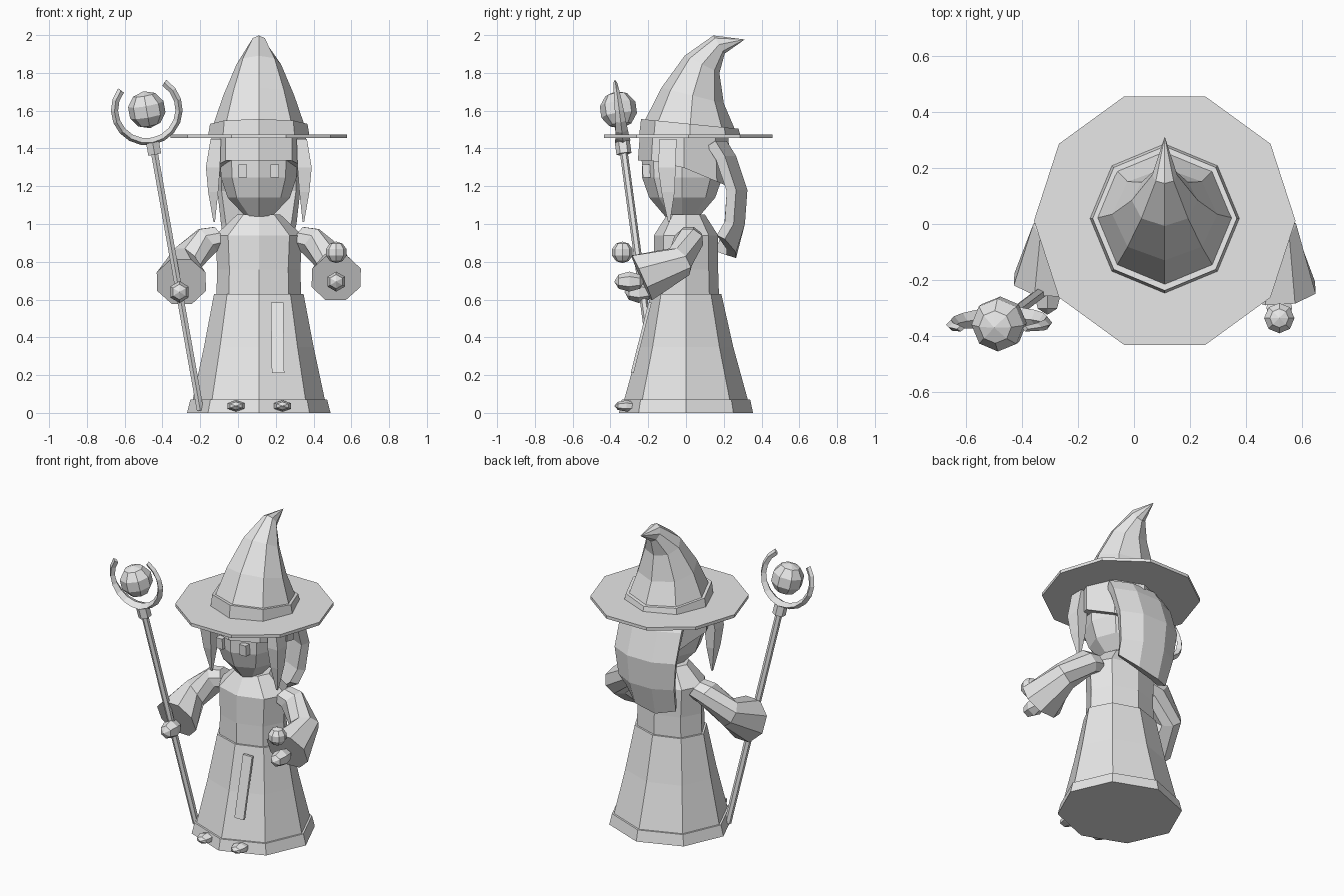
import bpy, bmesh, math
from mathutils import Vector

if "Cube" in bpy.data.objects:
    bpy.data.objects.remove(bpy.data.objects["Cube"])

CX = 0.11  # centre line of the figure

grey = bpy.data.materials.new("light_grey")
grey.diffuse_color = (0.8, 0.8, 0.8, 1)
grey.use_nodes = True
grey.node_tree.nodes["Principled BSDF"].inputs["Base Color"].default_value = grey.diffuse_color


def finish(name, bm):
    bmesh.ops.recalc_face_normals(bm, faces=bm.faces[:])
    me = bpy.data.meshes.new(name)
    bm.to_mesh(me)
    bm.free()
    me.materials.append(grey)
    ob = bpy.data.objects.new(name, me)
    bpy.context.collection.objects.link(ob)
    return ob


def loft(name, rings, closed=True):
    """Skin a list of point rings and cap both ends."""
    bm = bmesh.new()
    vs = [[bm.verts.new(p) for p in r] for r in rings]
    n = len(vs[0])
    for a, b in zip(vs, vs[1:]):
        for i in range(n):
            j = (i + 1) % n
            bm.faces.new((a[i], a[j], b[j], b[i]))
    if closed:
        bm.faces.new(vs[0])
        bm.faces.new(vs[-1])
    bmesh.ops.remove_doubles(bm, verts=bm.verts[:], dist=1e-5)
    return finish(name, bm)


def level(z, rx, ry=None, cy=0.0, n=8, start=-90, tilt=0.0):
    """Ring around the figure's centre line, optionally tilted along y."""
    ry = rx if ry is None else ry
    out = []
    for i in range(n):
        a = math.radians(start) + math.tau * i / n
        y = ry * math.sin(a)
        out.append((CX + rx * math.cos(a), cy + y, z + tilt * y))
    return out


def across(c, normal, r, n=8, ref=(0, 0, 1)):
    """Ring around point c, perpendicular to normal."""
    c, nn = Vector(c), Vector(normal).normalized()
    u = Vector(ref).cross(nn).normalized()
    v = nn.cross(u)
    return [c + r * (u * math.cos(math.tau * (i + .5) / n) + v * math.sin(math.tau * (i + .5) / n))
            for i in range(n)]


def ball(name, c, size, seg=8, rings=5, axis=(0, 0, 1)):
    bm = bmesh.new()
    bmesh.ops.create_uvsphere(bm, u_segments=seg, v_segments=rings, radius=1)
    q = Vector((0, 0, 1)).rotation_difference(Vector(axis))
    for v in bm.verts:
        p = q @ v.co
        v.co = Vector(c) + Vector([p[k] * size[k] for k in range(3)])
    return finish(name, bm)


def box(name, top, bottom, w, t):
    """Thin plate running from top to bottom."""
    return loft(name, [[(p[0] + sx * w, p[1] + sy * t, p[2]) for sx, sy in
                        ((-1, -1), (1, -1), (1, 1), (-1, 1))] for p in (top, bottom)])


# Robe: skirt with hem, and upper body
loft("robe_hem", [level(0, .38, .355), level(.07, .362, .34)])
loft("robe_skirt", [level(.06, .352, .33), level(.35, .29, .25), level(.63, .237, .187)])
loft("robe_body", [level(.61, .225, .175), level(.76, .22, .17),
                   level(.94, .23, .17), level(1.05, .115, .10)])
box("sash", (.207, -.19, .585), (.212, -.285, .21), .033, .008)

# Shoes
for x in (-.01, .235):
    ball("shoe", (x, -.315, .037), (.052, .065, .03), 6, 4, (0, 1, 0))

# Head and eyes
loft("head", [level(1.04, .07, .09, -.02), level(1.14, .165, .175, -.02),
              level(1.245, .2, .212, -.02), level(1.36, .205, .215, -.02),
              level(1.46, .19, .2, -.02)])
for dx in (-.085, .085):
    box("eye", (CX + dx, -.212, 1.315), (CX + dx, -.208, 1.245), .023, .02)


# Hair: cap whose lower edge drops to the back
def hairline(y):
    return 1.335 if y < -.1 else 1.335 - .42 * (y + .1)


outer = level(1.465, .25, .235, -.01)
inner = level(1.465, .195, .19, -.01)
wide = level(0, .25, .245, -.01)
loft("hair_cap", [outer, [(x, y, hairline(y)) for x, y, z in wide],
                  [(x, y, hairline(y)) for x, y, z in inner], inner])

# Hair: locks beside the face
for s in (-1, 1):
    def quad(x0, x1, y0, y1, z):
        return [(CX + s * x, y, z) for x, y in ((x0, y0), (x1, y0), (x1, y1), (x0, y1))]
    loft("hair_lock", [quad(.2, .255, -.14, -.05, 1.45), quad(.205, .28, -.148, -.055, 1.3),
                       quad(.215, .268, -.13, -.06, 1.17), quad(.232, .24, -.095, -.085, 1.01)])

# Hair: long sheet down the back, with a slanted lower end
rows = [(1.44, .215, .21), (1.36, .265, .22), (1.18, .325, .22), (1.0, .312, .20), (.82, .265, .18)]
cols = [-1, -.4, .4, 1]
slant = [.02, 0, .03, .10]
bm = bmesh.new()
grid = [[bm.verts.new((CX + c * w, y - .06 * (abs(c) > .5), z + slant[k] * (r == 4)))
         for k, c in enumerate(cols)] for r, (z, y, w) in enumerate(rows)]
for a, b in zip(grid, grid[1:]):
    for k in range(3):
        bm.faces.new((a[k], b[k], b[k + 1], a[k + 1]))
back = finish("back_hair", bm)
if back.data.polygons[4].normal.y < 0:
    back.data.flip_normals()
sol = back.modifiers.new("thickness", 'SOLIDIFY')
sol.thickness = .055
sol.offset = -1

# Hat: brim, band and bent cone
loft("hat_brim", [level(1.455, .468, cy=.012, n=10, start=0),
                  level(1.475, .468, cy=.012, n=10, start=0)])
loft("hat_band", [level(1.47, .268, cy=.02), level(1.53, .258, cy=.02, tilt=-.1)])
loft("hat_cone", [level(1.50, .25, cy=.02, tilt=-.1), level(1.68, .188, .165, cy=.035, tilt=-.25),
                  level(1.845, .118, .092, cy=.085, tilt=-.5),
                  level(1.95, .045, .03, cy=.175, tilt=-1.6),
                  level(1.977, .001, .001, cy=.31)])

# Sleeves and hands
for s, cuff_y, cuff_z in ((1, -.235, .715), (-1, -.205, .695)):
    def m(x, y, z):
        return (s * x, y, z)
    loft("sleeve", [across((CX + s * .2, .02, .93), m(.75, -.1, -.5), .07),
                    across((CX + s * .27, .015, .915), m(.75, -.1, -.6), .08),
                    across((CX + s * .395, -.035, .80), m(.5, -.7, -.5), .088),
                    across((CX + s * .41, cuff_y, cuff_z), m(.05, -.91, -.41), .14)])
ball("open_hand", (.52, -.30, .695), (.053, .08, .053), 6, 4, (0, 1, 0))
ball("grip_hand", (-.31, -.25, .64), (.056, .075, .058), 6, 4, (0, 1, 0))
ball("small_orb", (.52, -.337, .85), (.057, .057, .057))

# Staff: shaft and collar
foot, head = Vector((-.2, -.145, .015)), Vector((-.45, -.335, 1.42))
axis = (head - foot).normalized()
loft("staff_shaft", [across(p, axis, .021, 6, (0, 1, 0)) for p in (foot, head)])
loft("staff_collar", [across(head + axis * d, axis, .04, 6, (0, 1, 0)) for d in (-.05, .015)])

# Staff: crescent ring, thinning to its tips, and the orb inside
centre = Vector((-.483, -.358, 1.605))
side = Vector((0, 1, 0)).cross(axis).normalized()
depth = axis.cross(side)
arc = []
STEPS = 14
for i in range(STEPS + 1):
    t = 2 * i / STEPS - 1
    a = math.radians(-90 + t * 137)
    out = side * math.cos(a) + axis * math.sin(a)
    h = .042 - .032 * abs(t)
    arc.append([centre + out * r + depth * d for r, d in
                ((.19, 0), (.172, h), (.152, 0), (.172, -h))])
loft("staff_crescent", arc)
ball("staff_orb", centre, (.1, .1, .1), 8, 5, axis)
